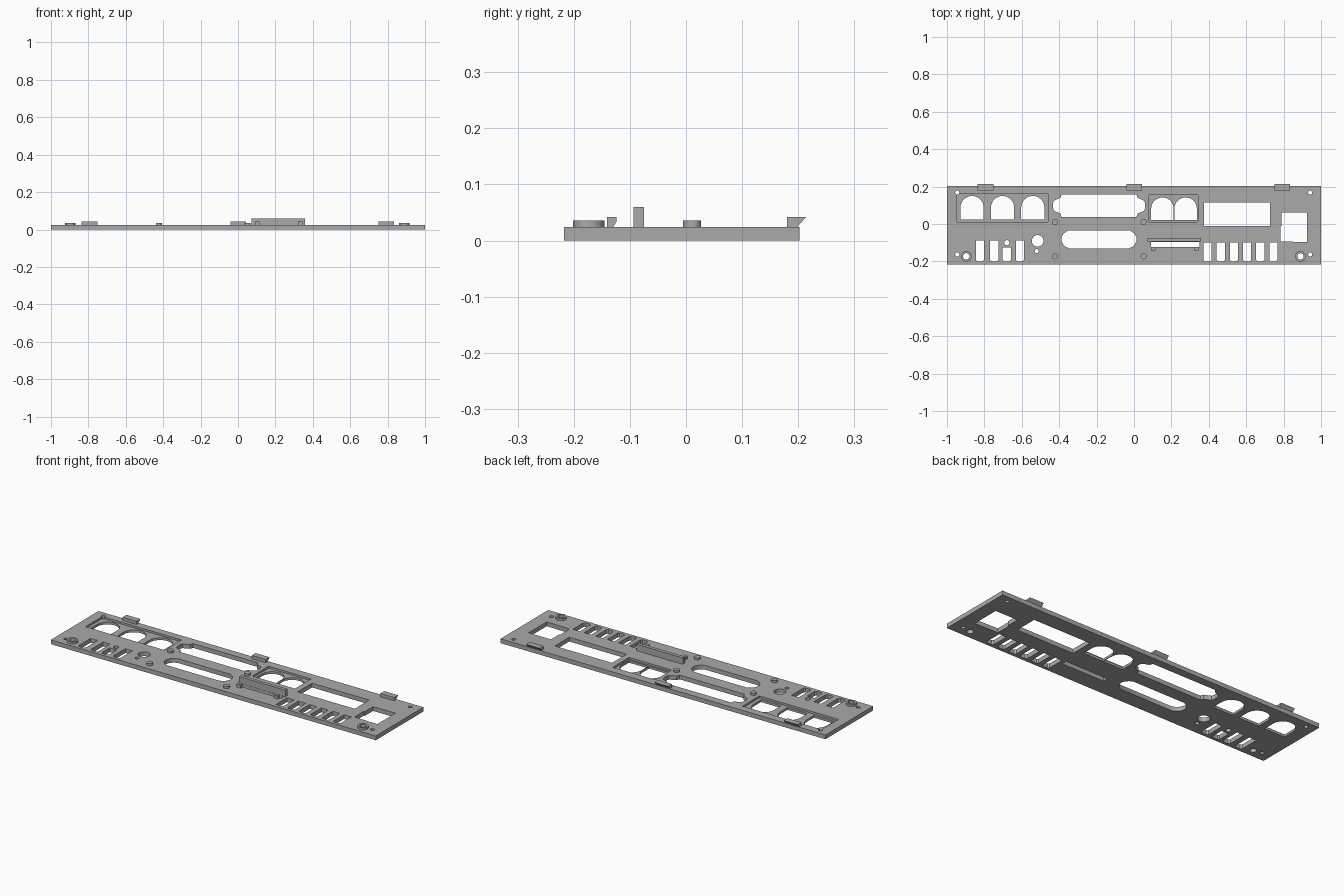
import bpy, bmesh
from math import sin, cos, pi

if "Cube" in bpy.data.objects:
    bpy.data.objects.remove(bpy.data.objects["Cube"], do_unlink=True)

THICK = 0.024
POCKET_FLOOR = 0.013

grey = bpy.data.materials.new("panel grey")
grey.use_nodes = True
grey.diffuse_color = (0.4, 0.4, 0.4, 1)
grey.node_tree.nodes["Principled BSDF"].inputs["Base Color"].default_value = (0.4, 0.4, 0.4, 1)


# Outline helpers, all counter-clockwise
def rect(x0, x1, y0, y1):
    return [(x0, y0), (x1, y0), (x1, y1), (x0, y1)]


def circle(x, y, r, n=24):
    return [(x + r * cos(2 * pi * i / n), y + r * sin(2 * pi * i / n)) for i in range(n)]


def slot(x, y0, y1, w=0.044, c=0.008):
    a, b = x - w / 2, x + w / 2
    return [(a, y0 + c), (a + c, y0), (b - c, y0), (b, y0 + c), (b, y1), (a, y1)]


def arch(x, y0, y1, r):
    top = [(x + r * cos(pi * i / 16), y1 - r + r * sin(pi * i / 16)) for i in range(17)]
    return [(x - r, y0), (x + r, y0)] + top


def connector(x, y, quarter):
    # quarter outline mirrored into all four corners
    q1 = [(x + a, y + b) for a, b in reversed(quarter)]
    q2 = [(x - a, y + b) for a, b in quarter]
    q3 = [(x - a, y - b) for a, b in reversed(quarter)]
    q4 = [(x + a, y - b) for a, b in quarter]
    return q1 + q2 + q3 + q4


def prisms(name, outlines, z0, z1):
    bm = bmesh.new()
    for pts in outlines:
        low = [bm.verts.new((x, y, z0)) for x, y in pts]
        high = [bm.verts.new((x, y, z1)) for x, y in pts]
        bm.faces.new(low[::-1])
        bm.faces.new(high)
        for i in range(len(pts)):
            j = (i + 1) % len(pts)
            bm.faces.new((low[i], low[j], high[j], high[i]))
    bmesh.ops.remove_doubles(bm, verts=bm.verts, dist=1e-5)
    bmesh.ops.recalc_face_normals(bm, faces=bm.faces)
    mesh = bpy.data.meshes.new(name)
    bm.to_mesh(mesh)
    bm.free()
    obj = bpy.data.objects.new(name, mesh)
    mesh.materials.append(grey)
    bpy.context.collection.objects.link(obj)
    return obj


def cut(obj, outlines, z0, z1):
    cutter = prisms("cutter", outlines, z0, z1)
    cutter.hide_render = True
    mod = obj.modifiers.new("cut", "BOOLEAN")
    mod.operation = "DIFFERENCE"
    mod.solver = "EXACT"
    mod.object = cutter
    bpy.context.view_layer.objects.active = obj
    bpy.ops.object.modifier_apply(modifier=mod.name)
    bpy.data.objects.remove(cutter, do_unlink=True)


def side_extrude(name, x0, x1, profile):
    # profile in y and z, extruded along x
    obj = prisms(name, [profile], x0, x1)
    for v in obj.data.vertices:
        y, z, x = v.co
        v.co = (x, y, z)
    return obj


# Panel plate
panel = prisms("panel", [rect(-1, 1, -0.217, 0.202)], 0, THICK)

# Shallow pockets around the arched openings
cut(panel, [rect(-0.947, -0.46, 0.012, 0.16), rect(0.08, 0.342, 0.012, 0.155)],
    POCKET_FLOOR, 0.1)

# Through openings
holes = [arch(x, 0.025, 0.15, 0.062) for x in (-0.866, -0.703, -0.541)]
holes += [arch(x, 0.022, 0.142, 0.06) for x in (0.152, 0.276)]
holes.append(connector(-0.187, 0.098, [(0.2, 0.06), (0.206, 0.042), (0.226, 0.034),
                                       (0.242, 0.026), (0.246, 0.012)]))
holes.append(connector(-0.187, -0.082, [(0.16, 0.048), (0.178, 0.04), (0.192, 0.027),
                                        (0.2, 0.01)]))
holes.append(rect(0.375, 0.727, -0.012, 0.115))
holes.append([(0.782, -0.093), (0.925, -0.097), (0.925, 0.062), (0.788, 0.062),
              (0.788, -0.01), (0.782, -0.01)])
holes += [slot(0.393 + 0.0705 * i, -0.2, -0.1) for i in range(6)]
holes += [slot(x, -0.2, -0.088) for x in (-0.824, -0.747, -0.61)]
holes.append(slot(-0.68, -0.2, -0.125))
holes += [circle(-0.68, -0.1, 0.014), circle(-0.515, -0.09, 0.031),
          circle(-0.52, -0.145, 0.011)]
holes.append(rect(0.09, 0.35, -0.123, -0.095))
holes += [circle(x, y, 0.011) for x in (-0.945, 0.942) for y in (-0.163, 0.168)]
holes += [circle(x, -0.173, 0.017) for x in (-0.897, 0.89)]
cut(panel, holes, -0.1, 0.1)

# Ring bosses around the lower screw holes
for side, x in (("right", -0.897), ("left", 0.89)):
    ring = prisms(side + "_screw_boss", [circle(x, -0.173, 0.028)], THICK, 0.036)
    cut(ring, [circle(x, -0.173, 0.017)], 0, 0.1)

# Solid pegs around the lower connector
for i, (x, y) in enumerate([(x, y) for x in (-0.423, 0.051) for y in (-0.173, 0.011)]):
    prisms(f"peg_{i + 1}", [circle(x, y, 0.016)], THICK, 0.036)

# Upright support wall and its two small hooks
prisms("support_wall", [rect(0.072, 0.358, -0.094, -0.075)], THICK, 0.06)
for side, x in (("right", 0.09), ("left", 0.32)):
    side_extrude(side + "_hook", x, x + 0.025,
                 [(-0.141, THICK), (-0.13, THICK), (-0.124, 0.034), (-0.124, 0.042),
                  (-0.141, 0.042)])

# Wedge clips along the back edge
for name, x in (("right", -0.836), ("middle", -0.041), ("left", 0.75)):
    side_extrude(name + "_clip", x, x + 0.085,
                 [(0.18, THICK), (0.198, THICK), (0.214, 0.042), (0.18, 0.042)])

# Smooth round walls, keep edges sharp
for obj in bpy.context.collection.objects:
    if obj.type == "MESH" and obj.data.materials and obj.data.materials[0] == grey:
        bpy.ops.object.select_all(action="DESELECT")
        obj.select_set(True)
        bpy.context.view_layer.objects.active = obj
        bpy.ops.object.shade_smooth_by_angle(angle=0.5)
